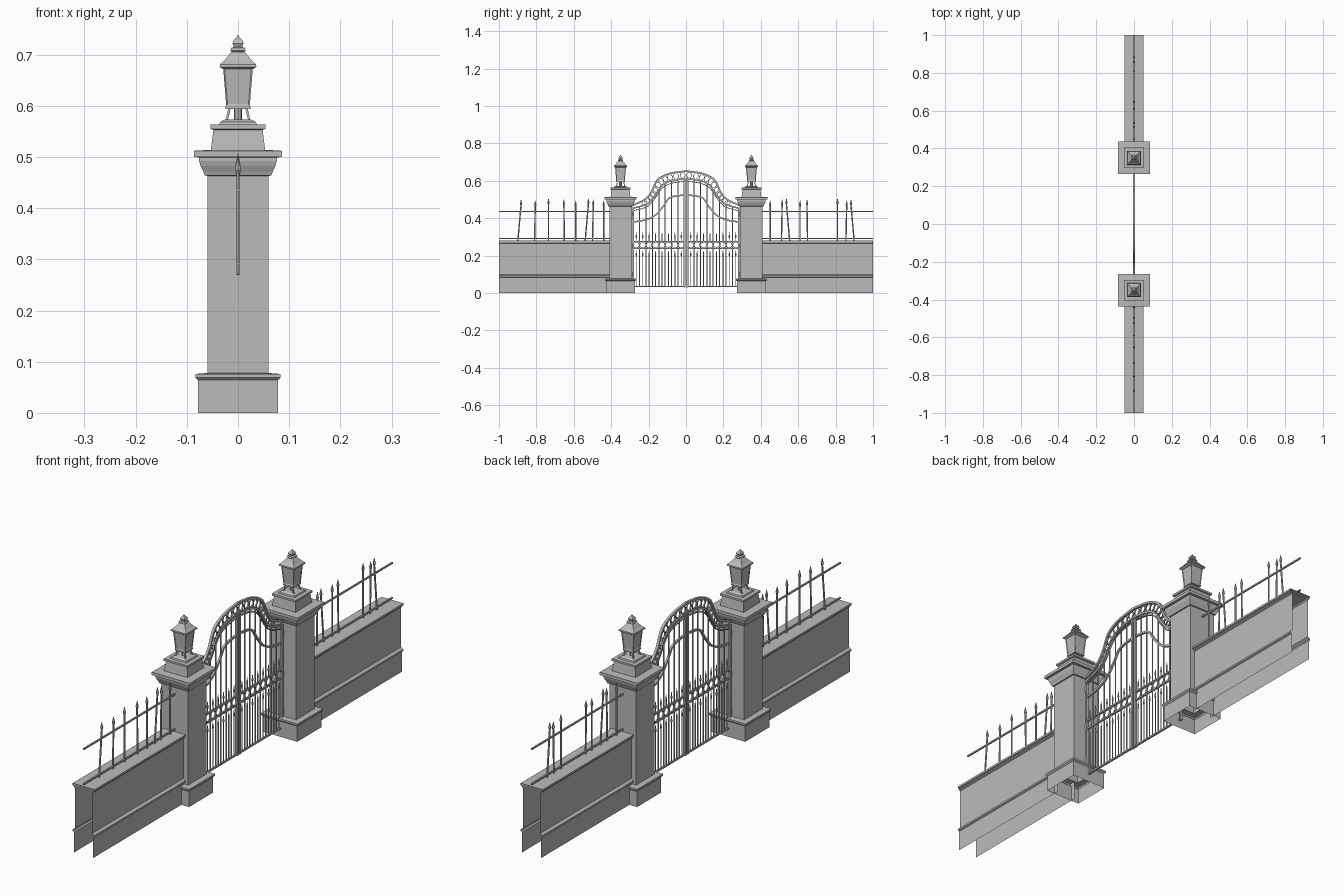
import bpy, bmesh, math
from mathutils import Vector, Matrix

cube = bpy.data.objects.get("Cube")
if cube:
    bpy.data.objects.remove(cube)

grey = bpy.data.materials.new("plain grey")
grey.use_nodes = True
grey.diffuse_color = (0.5, 0.5, 0.5, 1)
grey.node_tree.nodes["Principled BSDF"].inputs["Base Color"].default_value = (0.5, 0.5, 0.5, 1)


def finish(bm, name, mirror=False):
    bmesh.ops.recalc_face_normals(bm, faces=bm.faces)
    mesh = bpy.data.meshes.new(name)
    bm.to_mesh(mesh)
    bm.free()
    mesh.materials.append(grey)
    ob = bpy.data.objects.new(name, mesh)
    bpy.context.collection.objects.link(ob)
    if mirror:
        mod = ob.modifiers.new("mirror", 'MIRROR')
        mod.use_axis = (False, True, False)
        mod.use_mirror_merge = False
    return ob


def square_loft(bm, profile, cy, cap=True):
    """Stack square sections given as (half width, height)."""
    rings = [[bm.verts.new((sx * h, cy + sy * h, z))
              for sx, sy in ((1, 1), (-1, 1), (-1, -1), (1, -1))] for h, z in profile]
    sides = []
    for a, b in zip(rings, rings[1:]):
        for i in range(4):
            j = (i + 1) % 4
            sides.append(bm.faces.new((a[i], a[j], b[j], b[i])))
    if cap:
        bm.faces.new(rings[-1])
    return sides


def rod(bm, a, b, r, r2=None, sides=6):
    """Straight round bar between two points."""
    a, b = Vector(a), Vector(b)
    d = b - a
    m = Matrix.Translation((a + b) / 2) @ d.to_track_quat('Z', 'Y').to_matrix().to_4x4()
    bmesh.ops.create_cone(bm, cap_ends=True, segments=sides, radius1=r,
                          radius2=r if r2 is None else r2, depth=d.length, matrix=m)


def spike(bm, y, z0, z1, r, lean=0.0):
    """Bar with a collar and a pointed head."""
    neck = z1 - 0.032
    rod(bm, (0, y, z0), (0, y + lean, neck), r)
    rod(bm, (0, y + lean, neck), (0, y + lean, neck + 0.008), r, r * 1.7)
    rod(bm, (0, y + lean, neck + 0.008), (0, y + lean, z1), r * 1.7, 0.0005)


def strip(bm, pts, width, depth, closed=False):
    """Flat iron bar bent along (y, z) points."""
    n = len(pts)
    rings = []
    for i, (y, z) in enumerate(pts):
        p = pts[(i - 1) % n] if closed else pts[max(i - 1, 0)]
        q = pts[(i + 1) % n] if closed else pts[min(i + 1, n - 1)]
        t = Vector((q[0] - p[0], q[1] - p[1])).normalized() * width / 2
        rings.append([bm.verts.new((sx * depth / 2, y - s * t.y, z + s * t.x))
                      for sx, s in ((1, 1), (-1, 1), (-1, -1), (1, -1))])
    for k in range(n if closed else n - 1):
        a, b = rings[k], rings[(k + 1) % n]
        for i in range(4):
            j = (i + 1) % 4
            bm.faces.new((a[i], a[j], b[j], b[i]))
    if not closed:
        bm.faces.new(rings[0])
        bm.faces.new(rings[-1])


def smooth_path(pts, steps=5):
    """Catmull-Rom curve through the points."""
    v = [Vector(p) for p in pts]
    v = [v[0] * 2 - v[1]] + v + [v[-1] * 2 - v[-2]]
    out = []
    for a, b, c, d in zip(v, v[1:], v[2:], v[3:]):
        for k in range(steps):
            t = k / steps
            out.append((b * 2 + (c - a) * t + (a * 2 - b * 5 + c * 4 - d) * t * t
                        + (b * 3 - a - c * 3 + d) * t ** 3) / 2)
    return out + [v[-2]]


def height_at(path, y):
    for a, b in zip(path, path[1:]):
        if a[0] <= y <= b[0]:
            return a[1] + (b[1] - a[1]) * (y - a[0]) / (b[0] - a[0])
    return path[-1][1]


PILLAR_Y = 0.35
for side, label in ((1, "far"), (-1, "near")):
    cy = side * PILLAR_Y

    # Pillar with base, moulded capital and pedestal, open underneath
    bm = bmesh.new()
    square_loft(bm, [(0.078, 0), (0.078, 0.064), (0.083, 0.069), (0.083, 0.076), (0.06, 0.078),
                     (0.06, 0.463), (0.065, 0.464), (0.068, 0.472), (0.073, 0.482), (0.076, 0.492),
                     (0.076, 0.499), (0.086, 0.5), (0.086, 0.512), (0.053, 0.514), (0.048, 0.553),
                     (0.054, 0.555), (0.054, 0.563), (0.037, 0.563), (0.035, 0.568), (0.026, 0.573)], cy)
    finish(bm, label + "_pillar")

    # Lantern body with recessed panes
    bm = bmesh.new()
    panes = square_loft(bm, [(0.023, 0.6), (0.029, 0.674)], cy, cap=False)
    bmesh.ops.recalc_face_normals(bm, faces=bm.faces)
    bmesh.ops.inset_individual(bm, faces=panes, thickness=0.004, depth=-0.002)
    square_loft(bm, [(0.001, 0.594), (0.024, 0.594), (0.024, 0.6), (0.001, 0.6)], cy)
    finish(bm, label + "_lantern_body")

    # Lantern roof and finial
    bm = bmesh.new()
    square_loft(bm, [(0.002, 0.672), (0.03, 0.672), (0.036, 0.676), (0.035, 0.681), (0.026, 0.689),
                     (0.016, 0.702), (0.012, 0.705), (0.015, 0.708), (0.013, 0.713), (0.008, 0.715),
                     (0.011, 0.722), (0.008, 0.729), (0.003, 0.733), (0.001, 0.738)], cy)
    finish(bm, label + "_lantern_roof")

    # Lantern legs and centre post
    bm = bmesh.new()
    for sx in (-1, 1):
        for sy in (-1, 1):
            rod(bm, (sx * 0.023, cy + sy * 0.023, 0.568), (sx * 0.016, cy + sy * 0.016, 0.597), 0.003, sides=4)
    rod(bm, (0, cy, 0.57), (0, cy, 0.597), 0.008, sides=8)
    finish(bm, label + "_lantern_legs")

    # Wall: moulded sheet with open ends and underside
    half = [(0.043, 0), (0.043, 0.083), (0.049, 0.086), (0.049, 0.093), (0.039, 0.1),
            (0.039, 0.264), (0.044, 0.267), (0.044, 0.272), (0.05, 0.274), (0.05, 0.282)]
    outline = half + [(-x, z) for x, z in reversed(half)]
    bm = bmesh.new()
    ends = [[bm.verts.new((x, side * y, z)) for x, z in outline] for y in (0.41, 1.0)]
    for i in range(len(outline) - 1):
        bm.faces.new((ends[0][i], ends[0][i + 1], ends[1][i + 1], ends[1][i]))
    finish(bm, label + "_wall")

# Wall railings, slightly uneven with some bars missing
bars = {1: (0.45, 0.51, 0.555, 0.61, 0.65, 0.81, 0.855, 0.9),
        -1: (0.44, 0.5, 0.54, 0.59, 0.65, 0.735, 0.81, 0.9)}
for side, label in ((1, "far"), (-1, "near")):
    bm = bmesh.new()
    for i, y in enumerate(bars[side]):
        lean = (0.0, 0.004, -0.018 * side, 0.0, -0.003)[i % 5]
        spike(bm, side * y, 0.27, 0.495 + 0.006 * (i % 3), 0.0035, lean)
    for z in (0.292, 0.435):
        strip(bm, [(side * 0.41, z), (side * 1.0, z)], 0.006, 0.006)
    finish(bm, label + "_railing")

# Gate arches, each from the centre out to the pillar
outer = smooth_path([(0, 0.652), (0.09, 0.638), (0.152, 0.605), (0.185, 0.54), (0.22, 0.5), (0.287, 0.468)])
inner = smooth_path([(0, 0.612), (0.08, 0.6), (0.13, 0.572), (0.17, 0.515), (0.21, 0.475), (0.287, 0.452)])
lower = smooth_path([(0.008, 0.525), (0.085, 0.51), (0.12, 0.465), (0.165, 0.415), (0.22, 0.39), (0.283, 0.38)])
bm = bmesh.new()
strip(bm, outer, 0.009, 0.01)
strip(bm, inner, 0.008, 0.01)
strip(bm, [(y, z - 0.014) for y, z in inner], 0.004, 0.008)
strip(bm, lower, 0.008, 0.008)
finish(bm, "gate_arches", mirror=True)

# Curled ironwork filling the arch
bm = bmesh.new()
for i in range(1, len(outer) - 4, 2):
    for bulge in (-1, 1):
        a, b = inner[i], outer[i]
        d = b - a
        n = Vector((d.y, -d.x)) * 0.35 * bulge
        strip(bm, [a + d * t + n * math.sin(math.pi * t) for t in (0, 0.2, 0.4, 0.6, 0.8, 1)], 0.003, 0.005)
finish(bm, "gate_arch_scrolls", mirror=True)

# Gate leaf frame
bm = bmesh.new()
strip(bm, [(0.008, 0.03), (0.008, 0.605)], 0.01, 0.01)
strip(bm, [(0.283, 0.03), (0.283, 0.455)], 0.008, 0.01)
for z in (0.035, 0.238, 0.275):
    strip(bm, [(0.008, z), (0.283, z)], 0.006, 0.008)
finish(bm, "gate_frame", mirror=True)

# Gate bars: tall ones to the arch, short spiked ones between
bm = bmesh.new()
step = 0.275 / 8
for k in range(8):
    y = 0.008 + step * k
    if k:
        rod(bm, (0, y, 0.035), (0, y, height_at(inner, y)), 0.0028)
    spike(bm, y + step / 2, 0.035, 0.228, 0.0022)
    spike(bm, y + step / 2, 0.275, 0.325, 0.0022)
finish(bm, "gate_bars", mirror=True)

# Row of rings between the middle rails
bm = bmesh.new()
for k in range(8):
    c = 0.008 + step * (k + 0.5)
    ring = [(c + 0.0155 * math.cos(a * math.pi / 8), 0.2565 + 0.0155 * math.sin(a * math.pi / 8)) for a in range(16)]
    strip(bm, ring, 0.003, 0.005, closed=True)
finish(bm, "gate_rings", mirror=True)

# Hinges on the pillars
bm = bmesh.new()
for z in (0.1, 0.25, 0.42):
    rod(bm, (0, 0.287, z - 0.012), (0, 0.287, z + 0.012), 0.006, sides=8)
finish(bm, "gate_hinges", mirror=True)
